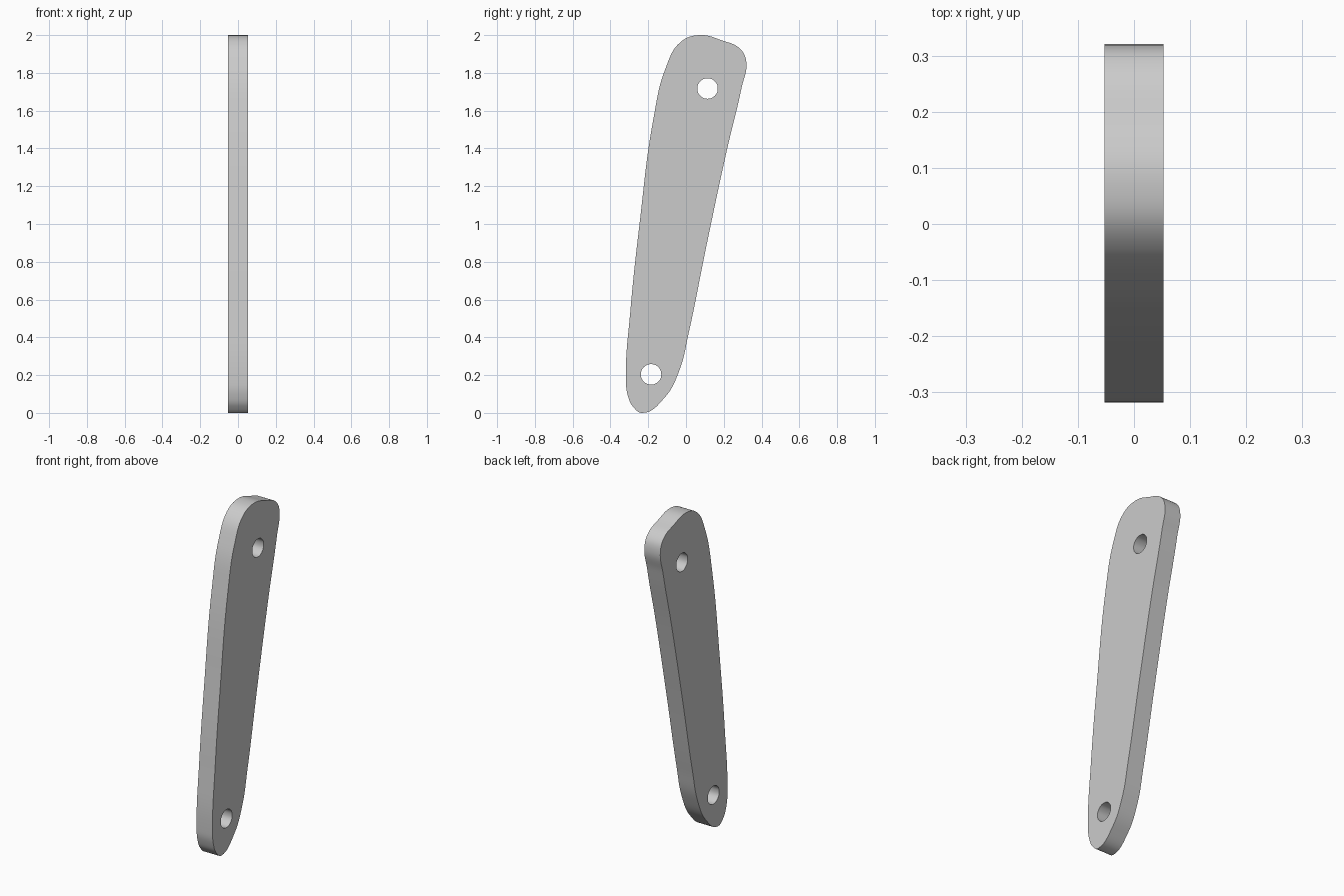
import bpy, bmesh, math
from mathutils import Matrix

cube = bpy.data.objects.get("Cube")
if cube:
    bpy.data.objects.remove(cube, do_unlink=True)

HALF_THICKNESS = 0.053
HOLE_RADIUS = 0.054

grey = bpy.data.materials.new("plain grey")
grey.use_nodes = True
colour = (0.6, 0.6, 0.6, 1)
grey.diffuse_color = colour
grey.node_tree.nodes["Principled BSDF"].inputs["Base Color"].default_value = colour

# Side outline of the link, as (y, z), counter-clockwise from the bottom
outline = [(-0.232, 0), (-0.114, 0.08), (-0.034, 0.228), (0.013, 0.418),
           (0.108, 0.884), (0.214, 1.381), (0.294, 1.72), (0.319, 1.86),
           (0.288, 1.926), (0.19, 1.972), (0.071, 2.0), (-0.029, 1.963),
           (-0.108, 1.825), (-0.172, 1.56), (-0.246, 1.0), (-0.294, 0.545),
           (-0.318, 0.185), (-0.309, 0.095), (-0.278, 0.03)]
hole_centres = [(0.114, 1.717), (-0.185, 0.204)]

curve = bpy.data.curves.new("link_arm_profile", "CURVE")
curve.dimensions = "2D"
curve.fill_mode = "BOTH"
curve.extrude = HALF_THICKNESS
curve.resolution_u = 8


def add_loop(points):
    spline = curve.splines.new("BEZIER")
    spline.bezier_points.add(len(points) - 1)
    spline.use_cyclic_u = True
    for bp, (y, z) in zip(spline.bezier_points, points):
        bp.co = (y, z, 0)
        bp.handle_left_type = bp.handle_right_type = "AUTO"


add_loop(outline)

# Pivot holes through both ends
for cy, cz in hole_centres:
    angles = [math.tau * i / 8 for i in range(8)]
    add_loop([(cy + HOLE_RADIUS * math.cos(a), cz + HOLE_RADIUS * math.sin(a))
              for a in angles])

arm = bpy.data.objects.new("link_arm", curve)
bpy.context.collection.objects.link(arm)
bpy.ops.object.select_all(action="DESELECT")
arm.select_set(True)
bpy.context.view_layer.objects.active = arm
bpy.context.view_layer.update()
bpy.ops.object.convert(target="MESH")
arm = bpy.context.object

# Stand the plate up: profile axes become y and z, thickness becomes x
mesh = arm.data
mesh.transform(Matrix(((0, 0, 1, 0), (1, 0, 0, 0), (0, 1, 0, 0), (0, 0, 0, 1))))
bm = bmesh.new()
bm.from_mesh(mesh)
bmesh.ops.remove_doubles(bm, verts=bm.verts, dist=0.0001)
bmesh.ops.recalc_face_normals(bm, faces=bm.faces)
bm.to_mesh(mesh)
bm.free()

mesh.materials.clear()
mesh.materials.append(grey)
bpy.ops.object.shade_smooth_by_angle(angle=math.radians(35))
